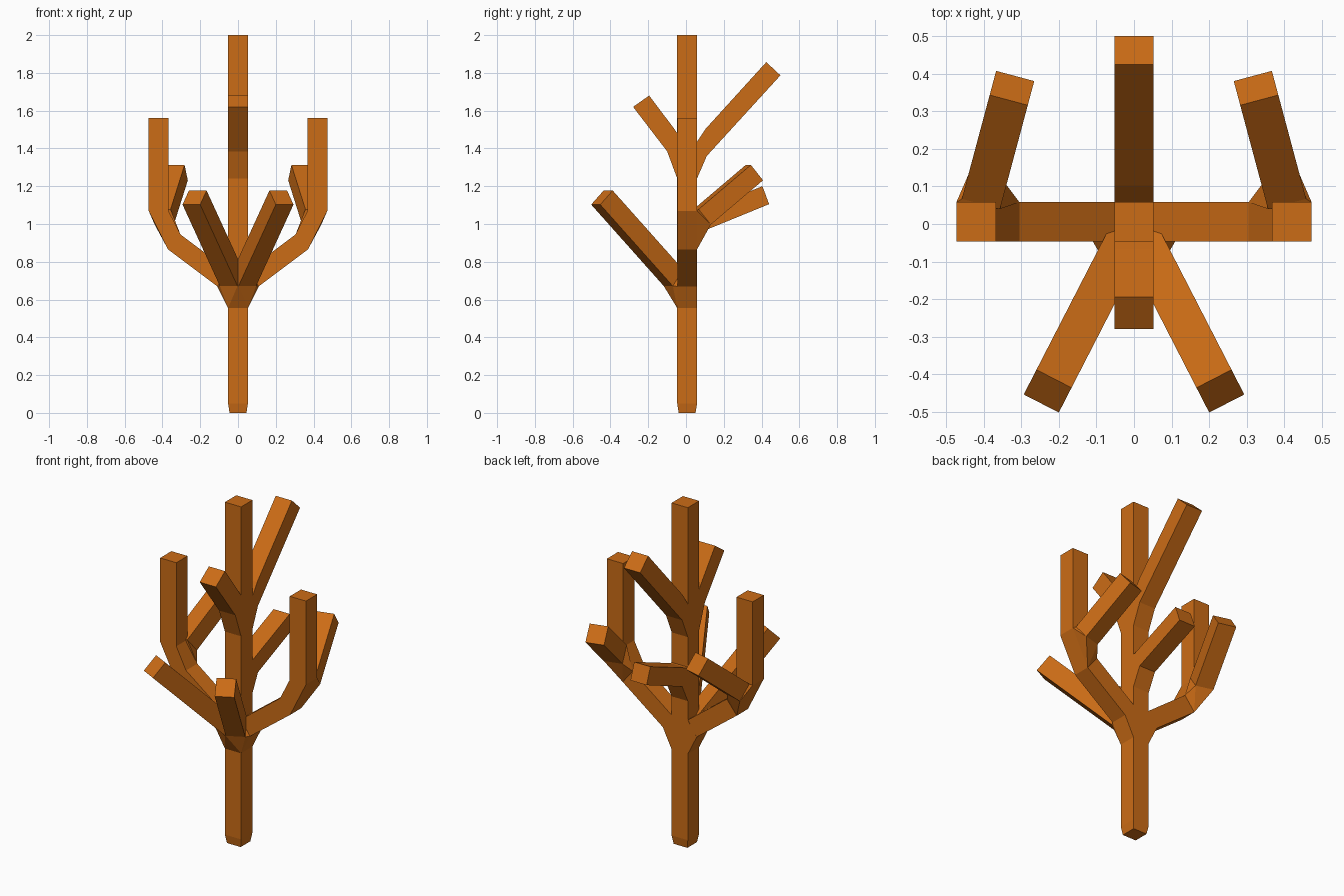
import bpy, bmesh
from mathutils import Vector

if "Cube" in bpy.data.objects:
    bpy.data.objects.remove(bpy.data.objects["Cube"])

H = 0.0525          # half thickness of every limb
Y0, Y1 = -0.046, 0.058
hulls = []

mat = bpy.data.materials.new("orange_bark")
mat.diffuse_color = (0.6, 0.15, 0.008, 1)
mat.use_nodes = True
mat.node_tree.nodes["Principled BSDF"].inputs["Base Color"].default_value = mat.diffuse_color


def level(z, k=1.0):
    """Square trunk section at height z."""
    c = (Y0 + Y1) / 2
    return [Vector((sx * H * k, c + sy * H * k, z)) for sx in (-1, 1) for sy in (-1, 1)]


def ring(c, d):
    """Square section around c, perpendicular to d, with level sides."""
    c, d = Vector(c), Vector(d).normalized()
    s = Vector((d.y, -d.x, 0)).normalized()
    u = s.cross(d)
    return [c + s * H * a + u * H * b for a in (-1, 1) for b in (-1, 1)]


def slab(pairs):
    """Section from (x, z) points spanning the trunk depth."""
    return [Vector((x, y, z)) for x, z in pairs for y in (Y0, Y1)]


def strip(pairs):
    """Section from (y, z) points spanning the trunk width."""
    return [Vector((x, y, z)) for y, z in pairs for x in (-H, H)]


def chain(*sections):
    for a, b in zip(sections, sections[1:]):
        hulls.append(a + b)


def build(name):
    """Turn the convex pieces into one mesh without shared inner caps."""
    polys = {}
    for pts in hulls:
        bm = bmesh.new()
        for p in pts:
            bm.verts.new(p)
        bmesh.ops.remove_doubles(bm, verts=bm.verts[:], dist=1e-4)
        bmesh.ops.convex_hull(bm, input=bm.verts[:])
        loose = [v for v in bm.verts if not v.link_faces]
        bmesh.ops.delete(bm, geom=loose, context='VERTS')
        bmesh.ops.dissolve_limit(bm, angle_limit=0.02, verts=bm.verts[:], edges=bm.edges[:])
        bmesh.ops.recalc_face_normals(bm, faces=bm.faces[:])
        for f in bm.faces:
            key = tuple(sorted(tuple(round(c, 3) + 0.0 for c in v.co) for v in f.verts))
            polys.setdefault(key, []).append([v.co.copy() for v in f.verts])
        bm.free()
    out = bmesh.new()
    for group in polys.values():
        if len(group) == 1:
            out.faces.new([out.verts.new(p) for p in group[0]])
    bmesh.ops.remove_doubles(out, verts=out.verts[:], dist=1e-4)
    me = bpy.data.meshes.new(name)
    out.to_mesh(me)
    out.free()
    me.materials.append(mat)
    ob = bpy.data.objects.new(name, me)
    bpy.context.collection.objects.link(ob)
    hulls.clear()


# Trunk, with a slightly pinched foot and a flared crotch
crotch = level(0.555) + level(0.755)
for m in (-1, 1):
    # Front limb
    d = Vector((m * 0.324, -0.63, 0.707))
    tip = Vector((m * 0.23, -0.445, 1.14))
    base = ring(tip - d * 0.61, d)
    chain(base, ring(tip, d))
    crotch += base

    # Side limb bending upright
    start = slab([(m * 0.11, 0.67), (m * H, 0.755)])
    elbow = [(m * 0.37, 0.865), (m * 0.305, 0.945)]
    bend = [(m * 0.473, 1.07), (m * 0.368, 1.07)]
    top = [(m * 0.473, 1.56), (m * 0.368, 1.56)]
    chain(start, slab(elbow), slab(bend), slab(top))
    crotch += start

    # Rear twig growing from the back of the bend
    d = Vector((m * -0.2, 0.747, 0.634))
    tip = Vector((m * 0.325, 0.362, 1.272))
    back = [Vector((x, Y1, z)) for x, z in elbow + bend]
    chain(back, ring(tip - d * 0.37, d), ring(tip, d))
chain(level(0, 0.85), level(0.05), level(0.555))
hulls.append(crotch)
chain(level(0.755), level(2.0))
build("trunk_and_main_limbs")

# Limbs along the trunk's centre plane: trunk contact, collar, tip as (y, z)
limbs = {
    "middle_back_branch": ([(Y1, 0.865), (Y1, 1.065)], [(0.11, 0.97), (0.07, 1.065)],
                           [(0.44, 1.105), (0.405, 1.2)]),
    "upper_back_branch": ([(Y1, 1.24), (Y1, 1.435)], [(0.11, 1.36), (0.103, 1.503)],
                          [(0.5, 1.787), (0.425, 1.857)]),
    "upper_front_branch": ([(Y0, 1.24), (Y0, 1.48)], [(-0.1, 1.385), (-0.067, 1.51)],
                           [(-0.28, 1.62), (-0.195, 1.68)]),
}
for name, parts in limbs.items():
    chain(*[strip(p) for p in parts])
    build(name)
